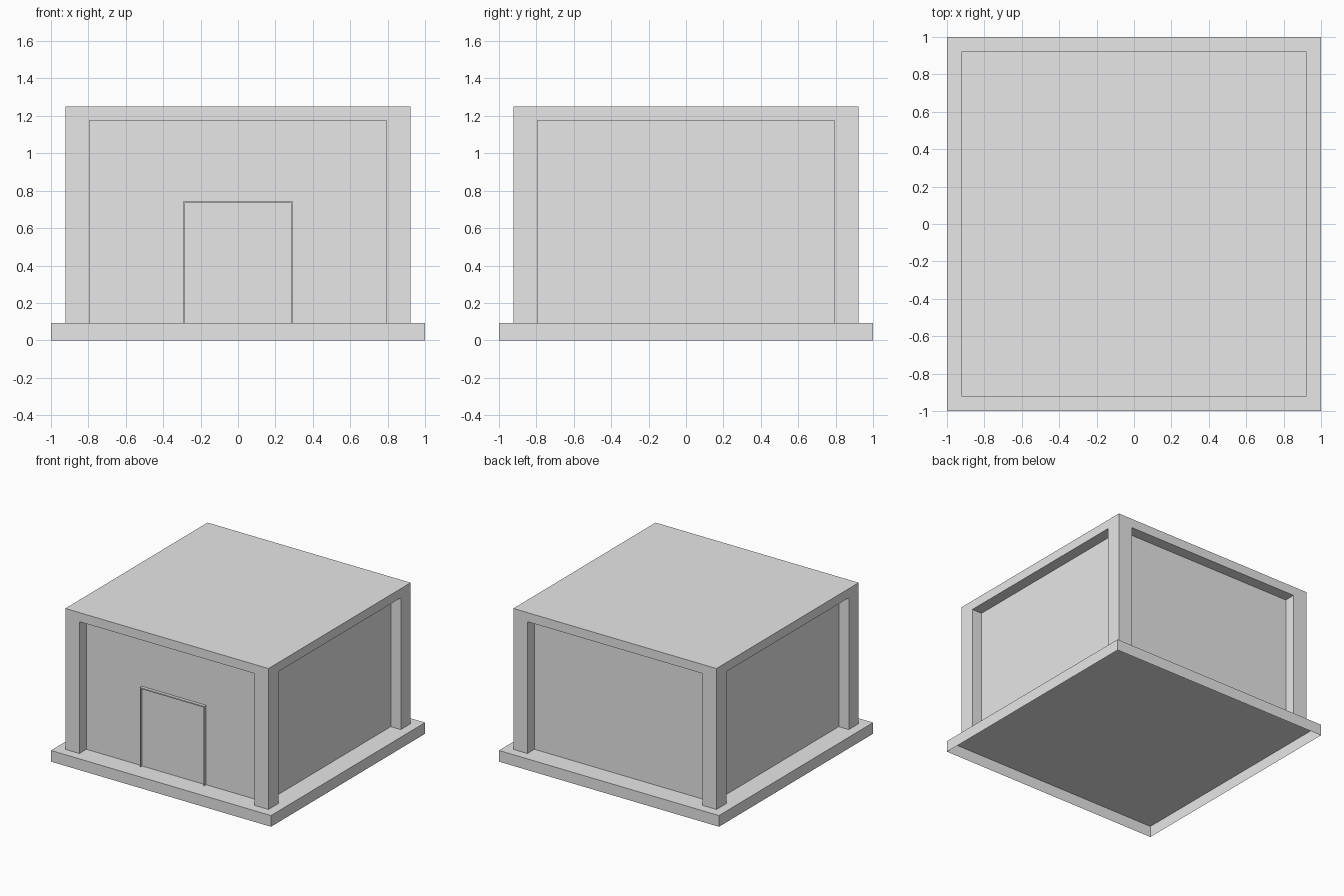
import bpy, bmesh, math
from mathutils import Matrix, Vector

if "Cube" in bpy.data.objects:
    bpy.data.objects.remove(bpy.data.objects["Cube"])

grey = bpy.data.materials.new("light grey")
grey.diffuse_color = (0.8, 0.8, 0.8, 1)
grey.use_nodes = True
grey.node_tree.nodes["Principled BSDF"].inputs["Base Color"].default_value = grey.diffuse_color

FLOOR, TOP, LINTEL = 0.092, 1.25, 1.175   # heights
OUT, POST, WALL = 0.923, 0.795, 0.832     # outer half width, post inner edge, recessed wall


def finish(bm, name):
    bmesh.ops.remove_doubles(bm, verts=bm.verts, dist=1e-4)
    bmesh.ops.recalc_face_normals(bm, faces=bm.faces)
    mesh = bpy.data.meshes.new(name)
    bm.to_mesh(mesh)
    bm.free()
    mesh.materials.append(grey)
    obj = bpy.data.objects.new(name, mesh)
    bpy.context.collection.objects.link(obj)
    return obj


def face(bm, pts, mat=Matrix()):
    return bm.faces.new([bm.verts.new(mat @ Vector(p)) for p in pts])


def arch(w, h, y):
    """Open doorway outline at depth y, from left foot to right foot."""
    return [(-w, y, FLOOR), (-w, y, h), (w, y, h), (w, y, FLOOR)]


def portal(bm, outer, inner, back, mat=Matrix()):
    """Arch-shaped front, reveals going in, and the recessed panel."""
    face(bm, outer + inner[::-1], mat)
    for i in range(3):
        face(bm, [inner[i], inner[i + 1], back[i + 1], back[i]], mat)
    face(bm, back, mat)


# Plinth: shell that is open underneath
bm = bmesh.new()
bmesh.ops.create_cube(bm, size=1, matrix=Matrix.Translation((0, 0, FLOOR / 2))
                      @ Matrix.Diagonal((2, 2, FLOOR, 1)))
bmesh.ops.delete(bm, geom=[f for f in bm.faces if f.normal.z < -0.5], context='FACES_ONLY')
finish(bm, "plinth")

# Building: four equal sides with corner posts, lintel and recessed wall, plus flat roof
bm = bmesh.new()
for k in range(4):
    portal(bm, arch(OUT, TOP, -OUT), arch(POST, LINTEL, -OUT), arch(POST, LINTEL, -WALL),
           Matrix.Rotation(k * math.pi / 2, 4, 'Z'))
face(bm, [(-OUT, -OUT, TOP), (OUT, -OUT, TOP), (OUT, OUT, TOP), (-OUT, OUT, TOP)])
finish(bm, "building")

# Door: thin raised frame around a panel lying just in front of the wall
bm = bmesh.new()
W, H, F = 0.292, 0.745, WALL + 0.025
outer, foot = arch(W, H, -F), arch(W, H, -WALL)
portal(bm, outer, arch(W - 0.006, H - 0.01, -F), arch(W - 0.006, H - 0.01, -WALL - 0.003))
for i in range(3):
    face(bm, [outer[i], foot[i], foot[i + 1], outer[i + 1]])
finish(bm, "door")
